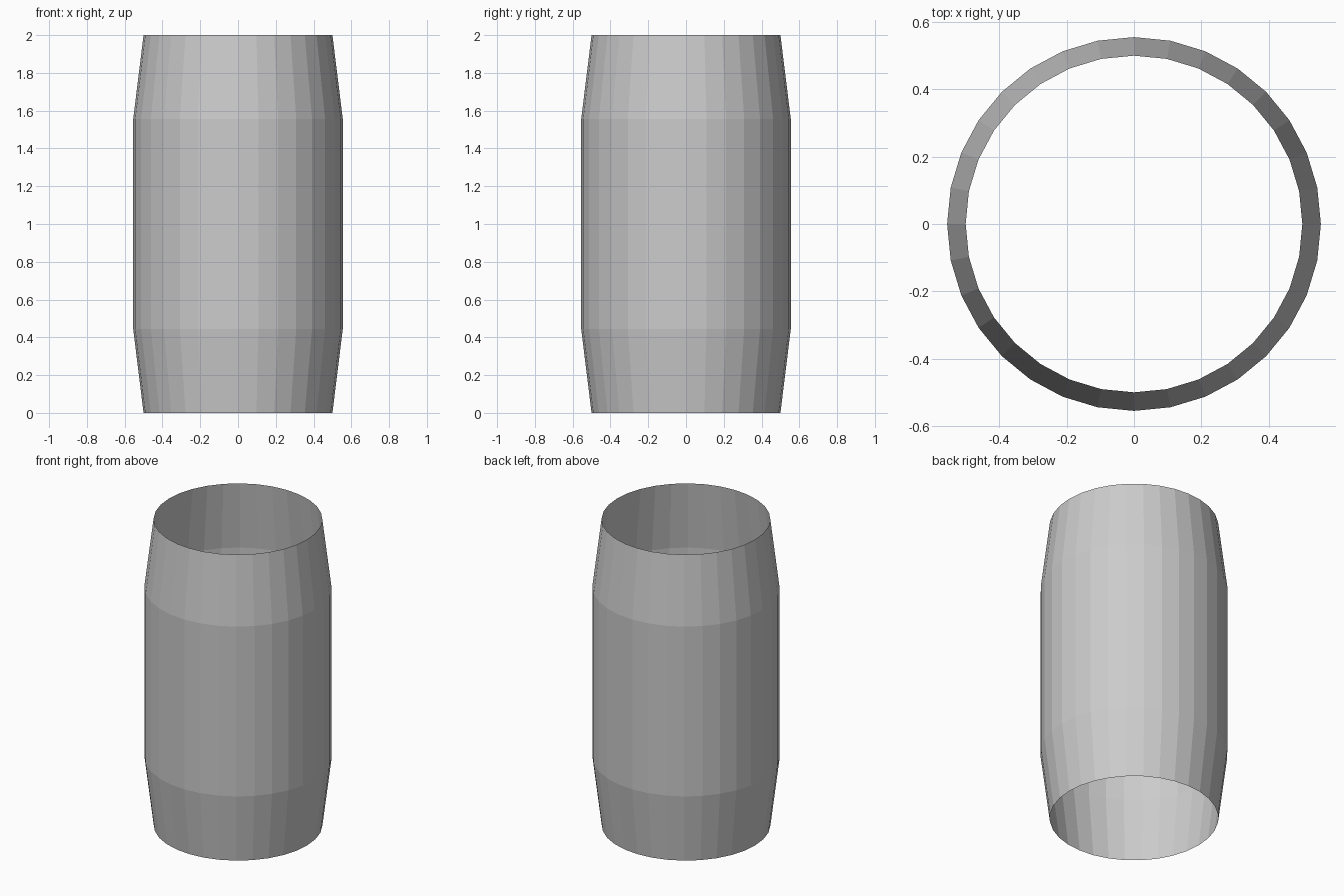
import bpy, bmesh
from math import cos, sin, tau

if "Cube" in bpy.data.objects:
    bpy.data.objects.remove(bpy.data.objects["Cube"])

SIDES = 32
# (radius, height) from bottom rim to top rim
PROFILE = [(0.50, 0.0), (0.555, 0.445), (0.555, 1.555), (0.50, 2.0)]

# Open-ended barrel shell: rings of the profile bridged with flat quads
bm = bmesh.new()
rings = [[bm.verts.new((r * cos(tau * i / SIDES), r * sin(tau * i / SIDES), z))
          for i in range(SIDES)] for r, z in PROFILE]
for low, high in zip(rings, rings[1:]):
    for i in range(SIDES):
        j = (i + 1) % SIDES
        bm.faces.new((low[i], low[j], high[j], high[i]))

mesh = bpy.data.meshes.new("barrel_shell")
bm.to_mesh(mesh)
bm.free()
bpy.context.collection.objects.link(bpy.data.objects.new("barrel_shell", mesh))
